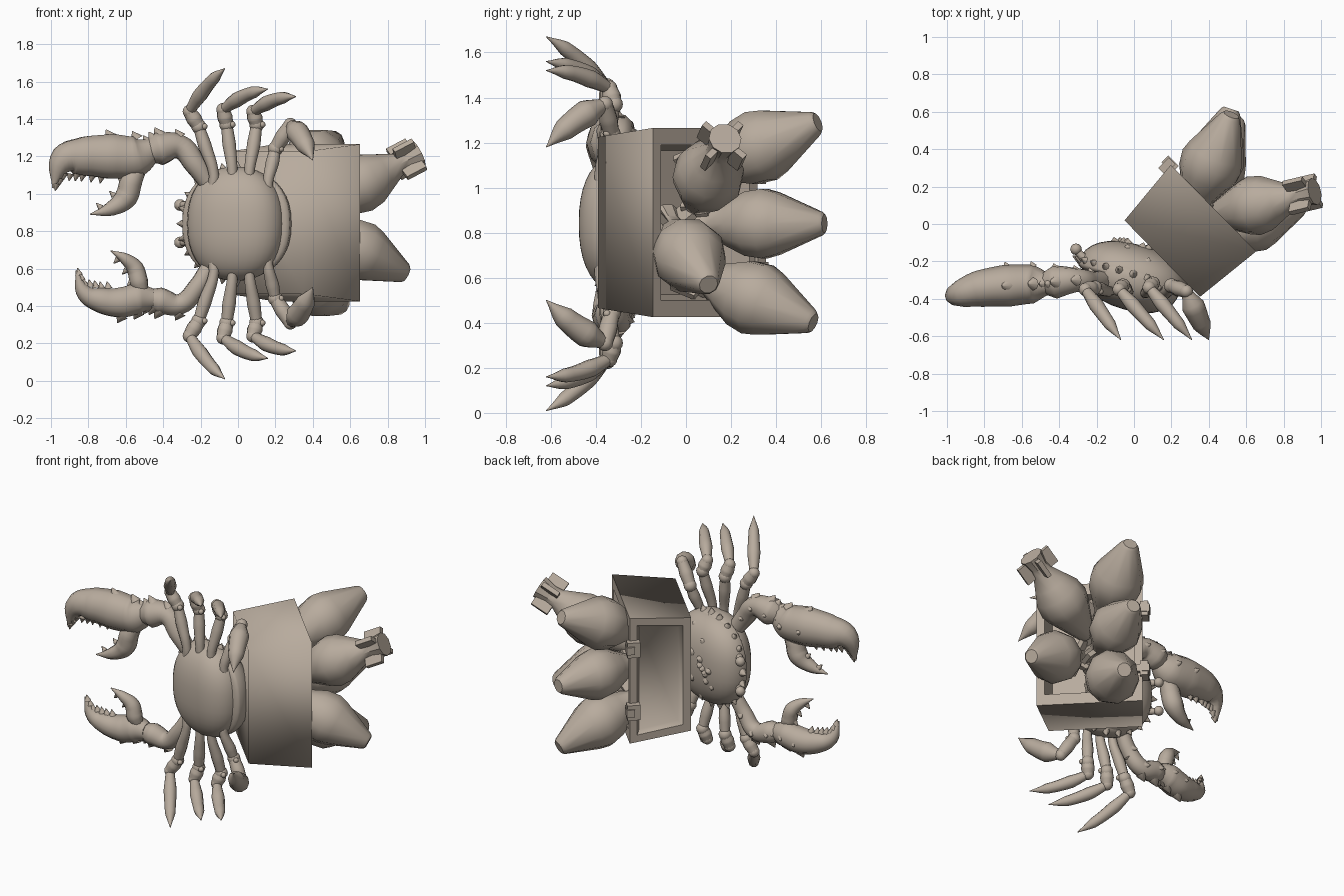
import bpy, bmesh, math, random
from mathutils import Vector, Matrix

random.seed(4)
MID = 0.84          # height of the crab's plane of symmetry
cube = bpy.data.objects.get("Cube")
if cube:
    bpy.data.objects.remove(cube)

clay = bpy.data.materials.new("warm_clay")
clay.use_nodes = True
COLOUR = (0.48, 0.41, 0.34, 1)
clay.diffuse_color = COLOUR
clay.node_tree.nodes["Principled BSDF"].inputs["Base Color"].default_value = COLOUR


def finish(name, bm, angle=40):
    bmesh.ops.recalc_face_normals(bm, faces=bm.faces)
    mesh = bpy.data.meshes.new(name)
    bm.to_mesh(mesh)
    bm.free()
    mesh.materials.append(clay)
    obj = bpy.data.objects.new(name, mesh)
    bpy.context.collection.objects.link(obj)
    bpy.ops.object.select_all(action='DESELECT')
    obj.select_set(True)
    bpy.context.view_layer.objects.active = obj
    bpy.ops.object.shade_smooth_by_angle(angle=math.radians(angle))
    return obj


def aim(pos, direction):
    turn = Vector(direction).to_track_quat('Z', 'Y').to_matrix().to_4x4()
    return Matrix.Translation(pos) @ turn


def add_cone(bm, pos, direction, radius, length):
    m = aim(pos, direction) @ Matrix.Translation((0, 0, length / 2))
    bmesh.ops.create_cone(bm, segments=8, radius1=radius, radius2=0.002,
                          depth=length, cap_ends=True, matrix=m)


def add_ball(bm, pos, radius):
    bmesh.ops.create_uvsphere(bm, u_segments=12, v_segments=8, radius=radius,
                              matrix=Matrix.Translation(pos))


def add_block(bm, matrix, size, pos):
    bmesh.ops.create_cube(bm, size=1, matrix=matrix @ Matrix.Translation(pos)
                          @ Matrix.Diagonal((*size, 1)))


def limb(name, points):
    """Tapered tube through (x, y, z, radius) points."""
    curve = bpy.data.curves.new(name, 'CURVE')
    curve.dimensions = '3D'
    curve.bevel_depth = 1
    curve.bevel_resolution = 3
    curve.resolution_u = 6
    curve.use_fill_caps = True
    spline = curve.splines.new('BEZIER')
    spline.bezier_points.add(len(points) - 1)
    for bp, (x, y, z, r) in zip(spline.bezier_points, points):
        bp.co, bp.radius = (x, y, z), r
        bp.handle_left_type = bp.handle_right_type = 'AUTO'
    temp = bpy.data.objects.new(name + "_path", curve)
    bpy.context.collection.objects.link(temp)
    bpy.context.view_layer.update()
    bm = bmesh.new()
    source = temp.evaluated_get(bpy.context.evaluated_depsgraph_get())
    bm.from_mesh(source.to_mesh())
    source.to_mesh_clear()
    bpy.data.objects.remove(temp)
    return finish(name, bm, 50)


# Body: belly and carapace, tilted in plan
BODY = Matrix.Translation((-0.01, -0.29, MID)) @ Matrix.Rotation(math.radians(-16), 4, 'Z')


def shell(name, half, up, down):
    bm = bmesh.new()
    bmesh.ops.create_uvsphere(bm, u_segments=32, v_segments=20, radius=1)
    for v in bm.verts:
        x, y, z = (math.copysign(abs(c) ** 0.87, c) for c in v.co)
        v.co = BODY @ Vector((x * half[0], y * (up if y > 0 else down), z * half[1]))
    return finish(name, bm, 60)


shell("belly", (0.265, 0.305), 0.12, 0.172)
shell("carapace", (0.3, 0.295), 0.182, 0.05)

# Carapace spines round the rim and bumps over the back
bm = bmesh.new()
for i in range(15):
    a = math.radians(75 + i * 15)
    out = Vector((math.cos(a), 0.15, math.sin(a)))
    pos = Vector((out.x * 0.29, 0.02, out.z * 0.285))
    add_cone(bm, BODY @ pos, BODY.to_3x3() @ out, 0.03, 0.05)
for i in range(22):
    a, r = random.uniform(0, math.tau), random.uniform(0.2, 0.85)
    x, z = r * math.cos(a), r * math.sin(a)
    y = 0.178 * math.sqrt(1 - r * r)
    add_cone(bm, BODY @ Vector((x * 0.3, y, z * 0.29)),
             BODY.to_3x3() @ Vector((x, 1, z)), 0.03, 0.03)
finish("carapace_spines", bm, 60)

# Eyes on short stalks
for s, side in ((1, "upper"), (-1, "lower")):
    z = MID + s * 0.1
    limb(side + "_eye_stalk", [(-0.25, -0.2, z, 0.025), (-0.31, -0.14, z, 0.018)])
    bm = bmesh.new()
    add_ball(bm, (-0.31, -0.135, z), 0.031)
    finish(side + "_eye", bm, 60)

# Four walking legs per side: hip, knee, ankle, tip (z measured from the middle)
LEGS = [
    [(-0.13, -0.36, 0.27), (-0.21, -0.34, 0.52), (-0.26, -0.35, 0.6), (-0.07, -0.62, 0.83)],
    [(-0.03, -0.36, 0.28), (-0.06, -0.33, 0.53), (-0.08, -0.35, 0.61), (0.16, -0.62, 0.72)],
    [(0.06, -0.37, 0.27), (0.1, -0.32, 0.53), (0.08, -0.34, 0.6), (0.31, -0.62, 0.68)],
    [(0.16, -0.38, 0.22), (0.2, -0.33, 0.4), (0.28, -0.36, 0.53), (0.4, -0.62, 0.34)],
]
for s, side in ((1, "upper"), (-1, "lower")):
    for n, leg in enumerate(LEGS, 1):
        hip, knee, ankle, tip = (Vector((x, y, MID + s * z)) for x, y, z in leg)
        name = f"{side}_leg_{n}"
        inner = hip.lerp(Vector((hip.x, hip.y + 0.03, MID)), 0.25)
        limb(name + "_thigh", [(*inner, 0.03), (*hip, 0.027),
                               (*hip.lerp(knee, 0.6), 0.036), (*knee, 0.03)])
        limb(name + "_shin", [(*knee, 0.035), (*knee.lerp(ankle, 0.5), 0.042), (*ankle, 0.035)])
        wide = 0.062 if n == 4 else 0.04
        bow = Vector((0, 0, 0.018 * s))
        limb(name + "_foot", [(*ankle, 0.026), (*(ankle.lerp(tip, 0.3) + bow), wide),
                              (*(ankle.lerp(tip, 0.7) + bow), wide * 0.8), (*tip, 0.002)])
        bm = bmesh.new()
        add_ball(bm, knee, 0.04)
        add_ball(bm, ankle, 0.036)
        add_ball(bm, knee + Vector((0.03, -0.02, 0)), 0.017)
        finish(name + "_joints", bm, 60)


# Claws: arm, wrist, palm with fixed finger, moving finger, teeth and spines
def claw(side, arm, palm, finger, s, spread):
    limb(side + "_claw_arm", arm)
    palm_obj = limb(side + "_claw_palm", palm)
    mid_y = palm[2][1]
    for v in palm_obj.data.vertices:
        v.co.y = mid_y + (v.co.y - mid_y) * spread
    limb(side + "_claw_finger", finger)
    bm = bmesh.new()
    for a, b in zip(palm[1:-1], palm[2:]):
        for t in (0.0, 0.33, 0.66):
            x, y, z, r = Vector(a).lerp(Vector(b), t)
            if x < palm[2][0] - 0.04:
                add_cone(bm, (x, y, z - s * r * 0.88), (-0.2, 0, -s), 0.022, 0.04)
    for x, y, z, r in palm[:3] + arm[1:]:
        add_cone(bm, (x, y, z + s * r * 0.8), (-0.6, 0, s), 0.035, 0.05)
        add_cone(bm, (x, y + r * 0.8, z), (-0.4, 1, 0.2 * s), 0.022, 0.03)
    for a, b in zip(finger[1:-1], finger[2:]):
        x, y, z, r = Vector(a).lerp(Vector(b), 0.3)
        add_cone(bm, (x - r * 0.7, y, z + s * r * 0.5), (-1, 0, s), 0.018, 0.035)
    finish(side + "_claw_spines", bm, 60)


claw("upper",
     [(-0.16, -0.3, 1.06, 0.05), (-0.23, -0.31, 1.16, 0.06), (-0.31, -0.3, 1.25, 0.065),
      (-0.42, -0.31, 1.24, 0.09), (-0.48, -0.32, 1.22, 0.06)],
     [(-0.45, -0.32, 1.24, 0.06), (-0.54, -0.32, 1.2, 0.115), (-0.68, -0.33, 1.2, 0.125),
      (-0.83, -0.35, 1.2, 0.108), (-0.93, -0.38, 1.18, 0.08), (-0.99, -0.4, 1.03, 0.004)],
     [(-0.53, -0.33, 1.14, 0.045), (-0.57, -0.34, 1.07, 0.06), (-0.6, -0.34, 0.98, 0.062),
      (-0.68, -0.36, 0.92, 0.04), (-0.79, -0.38, 0.89, 0.003)], 1, 0.9)
claw("lower",
     [(-0.16, -0.3, 0.6, 0.045), (-0.22, -0.31, 0.5, 0.05), (-0.31, -0.3, 0.41, 0.055),
      (-0.42, -0.31, 0.43, 0.07), (-0.48, -0.32, 0.44, 0.05)],
     [(-0.45, -0.32, 0.44, 0.055), (-0.53, -0.32, 0.44, 0.085), (-0.62, -0.33, 0.42, 0.085),
      (-0.73, -0.35, 0.43, 0.07), (-0.82, -0.37, 0.47, 0.045), (-0.865, -0.39, 0.59, 0.003)],
     [(-0.51, -0.33, 0.47, 0.035), (-0.53, -0.34, 0.53, 0.05), (-0.55, -0.34, 0.6, 0.047),
      (-0.6, -0.36, 0.65, 0.032), (-0.68, -0.38, 0.695, 0.003)], -1, 1.0)

# Crate on the back: flared open box, local z points out of its mouth
out = Vector((0.712, 0.702, 0))
across = Vector((-0.702, 0.712, 0))
CRATE = Matrix((across, (0, 0, 1), out)).transposed().to_4x4()
CRATE.translation = (0.425, 0.085, 0.845)
bm = bmesh.new()
loops = []
for hx, hy, z in ((0.287, 0.38, -0.385), (0.325, 0.42, 0), (0.275, 0.345, 0), (0.255, 0.32, -0.3)):
    loops.append([bm.verts.new((sx * hx, sy * hy, z))
                  for sx, sy in ((-1, -1), (1, -1), (1, 1), (-1, 1))])
bm.faces.new(loops[0])
bm.faces.new(loops[-1])
for a, b in zip(loops, loops[1:]):
    for i in range(4):
        j = (i + 1) % 4
        bm.faces.new((a[i], a[j], b[j], b[i]))
bmesh.ops.recalc_face_normals(bm, faces=bm.faces)
panel = [f for f in bm.faces if f.normal.x > 0.9 and f.calc_center_median().x > 0.28]
bmesh.ops.inset_region(bm, faces=panel, thickness=0.07)
bmesh.ops.inset_region(bm, faces=panel, thickness=0.03, depth=-0.03)
# Keep the rim, inside and panel crisp; the outer walls blend softly
base = set(loops[0])
for e in bm.edges:
    e.smooth = bool(base & set(e.verts))
bm.transform(CRATE)
finish("crate", bm, 95)

# Two clips on the crate's rim
for y, name in ((0.22, "upper_clip"), (-0.2, "lower_clip")):
    bm = bmesh.new()
    add_block(bm, CRATE, (0.08, 0.05, 0.05), (0.33, y, 0.0))
    add_block(bm, CRATE, (0.05, 0.1, 0.08), (0.335, y, -0.02))
    finish(name, bm)

# Finned bombs: (radius, distance back from the nose)
PROFILE = [(0.042, 0), (0.055, 0.015), (0.145, 0.22), (0.162, 0.28), (0.15, 0.36),
           (0.11, 0.44), (0.065, 0.53), (0.06, 0.58), (0.075, 0.66)]


def bomb(name, nose, tail_way, size=1.0):
    bm = bmesh.new()
    rings = [[bm.verts.new((r * math.cos(a), r * math.sin(a), z))
              for a in (i * math.tau / 10 for i in range(10))] for r, z in PROFILE]
    for a, b in zip(rings, rings[1:]):
        for i in range(10):
            bm.faces.new((a[i], a[i - 1], b[i - 1], b[i]))
    bm.faces.new(rings[0])
    bm.faces.new(rings[-1])
    for k in range(4):
        turn = Matrix.Rotation((k + 0.5) * math.pi / 2, 4, 'Z')
        add_block(bm, turn, (0.07, 0.03, 0.12), (0.085, 0, 0.585))
    bm.transform(aim(nose, tail_way) @ Matrix.Scale(size, 4))
    finish(name, bm, 35)


bomb("upturned_bomb", (0.4, 0.04, 0.92), (0.55, 0.13, 0.29), 0.99)
bomb("top_bomb", (0.52, 0.585, 1.29), (-0.1, -0.24, -0.1), 1.04)
bomb("middle_bomb", (0.52, 0.615, 0.84), (-0.09, -0.27, 0.0))
bomb("bottom_bomb", (0.55, 0.565, 0.4), (-0.11, -0.24, 0.1), 1.04)
bomb("side_bomb", (0.9, 0.1, 0.57), (-0.24, -0.08, 0.12), 1.02)
